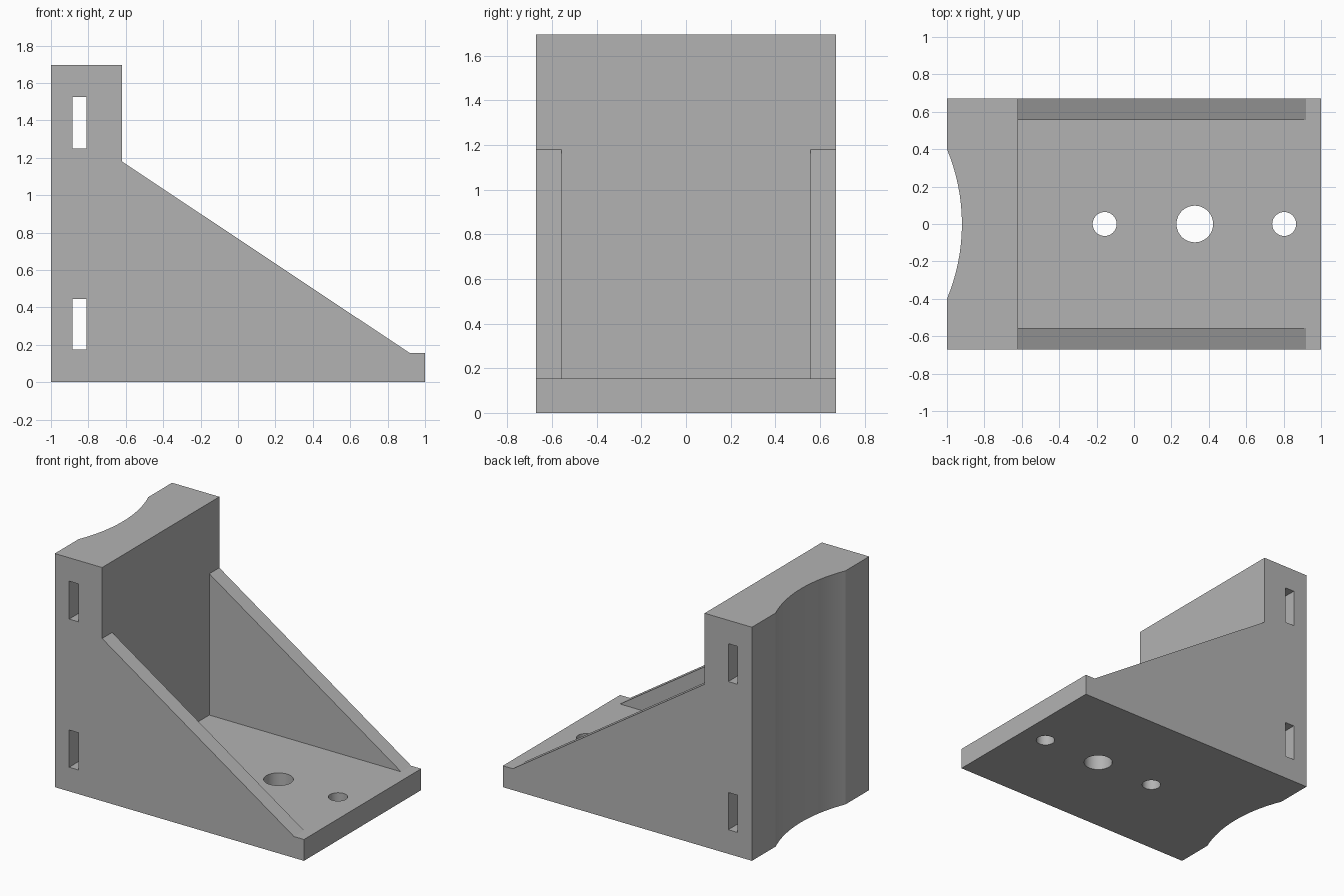
import bpy, bmesh
from math import radians
from mathutils import Matrix, Vector

cube = bpy.data.objects.get("Cube")
if cube:
    bpy.data.objects.remove(cube, do_unlink=True)

HALF_W, INNER_W = 0.672, 0.557     # half depth outside and between the gussets
HEIGHT, BASE_TOP = 1.695, 0.155
PLATE_X = -0.62                    # inner face of the upright plate

grey = bpy.data.materials.new("plain_grey")
grey.use_nodes = True
grey.diffuse_color = (0.45, 0.45, 0.45, 1)
grey.node_tree.nodes["Principled BSDF"].inputs["Base Color"].default_value = (0.45, 0.45, 0.45, 1)


def finish(name, bm):
    bmesh.ops.recalc_face_normals(bm, faces=bm.faces)
    mesh = bpy.data.meshes.new(name)
    bm.to_mesh(mesh)
    bm.free()
    mesh.materials.append(grey)
    obj = bpy.data.objects.new(name, mesh)
    bpy.context.collection.objects.link(obj)
    return obj


def prism(name, profile, half_width):
    """Extrude an x-z profile along y, centred on y = 0."""
    bm = bmesh.new()
    face = bm.faces.new([bm.verts.new((x, -half_width, z)) for x, z in profile])
    new = bmesh.ops.extrude_face_region(bm, geom=[face])["geom"]
    verts = [g for g in new if isinstance(g, bmesh.types.BMVert)]
    bmesh.ops.translate(bm, verts=verts, vec=Vector((0, 2 * half_width, 0)))
    return finish(name, bm)


def box(name, x0, x1, z0, z1, half_width):
    return prism(name, [(x0, z0), (x1, z0), (x1, z1), (x0, z1)], half_width)


def cylinder(name, x, radius, segments):
    bm = bmesh.new()
    bmesh.ops.create_cone(bm, cap_ends=True, segments=segments, radius1=radius,
                          radius2=radius, depth=4, matrix=Matrix.Translation((x, 0, 1)))
    return finish(name, bm)


# Side outline: upright plate, sloping gussets and base lip
bracket = prism("angle_bracket", [(-1, 0), (1, 0), (1, BASE_TOP), (0.92, BASE_TOP),
                                  (PLATE_X, 1.18), (PLATE_X, HEIGHT), (-1, HEIGHT)], HALF_W)

# Pocket between the gussets, and the shallow round groove in the back
cutters = [box("pocket_cutter", PLATE_X, 1.5, BASE_TOP, 2, INNER_W),
           cylinder("groove_cutter", -1.96, 1.04, 128)]

# Strap slots through the upright plate
for z0, z1 in ((0.175, 0.445), (1.25, 1.525)):
    cutters.append(box("slot_cutter", -0.885, -0.81, z0, z1, 1))

# Bolt holes through the base
for x, radius in ((-0.157, 0.064), (0.325, 0.098), (0.803, 0.064)):
    cutters.append(cylinder("hole_cutter", x, radius, 48))

bpy.ops.object.select_all(action='DESELECT')
bracket.select_set(True)
bpy.context.view_layer.objects.active = bracket
for cutter in cutters:
    cutter.hide_render = True
    mod = bracket.modifiers.new(cutter.name, 'BOOLEAN')
    mod.operation = 'DIFFERENCE'
    mod.solver = 'EXACT'
    mod.object = cutter
    bpy.ops.object.modifier_apply(modifier=mod.name)
    bpy.data.objects.remove(cutter, do_unlink=True)

bpy.ops.object.shade_smooth_by_angle(angle=radians(15))
